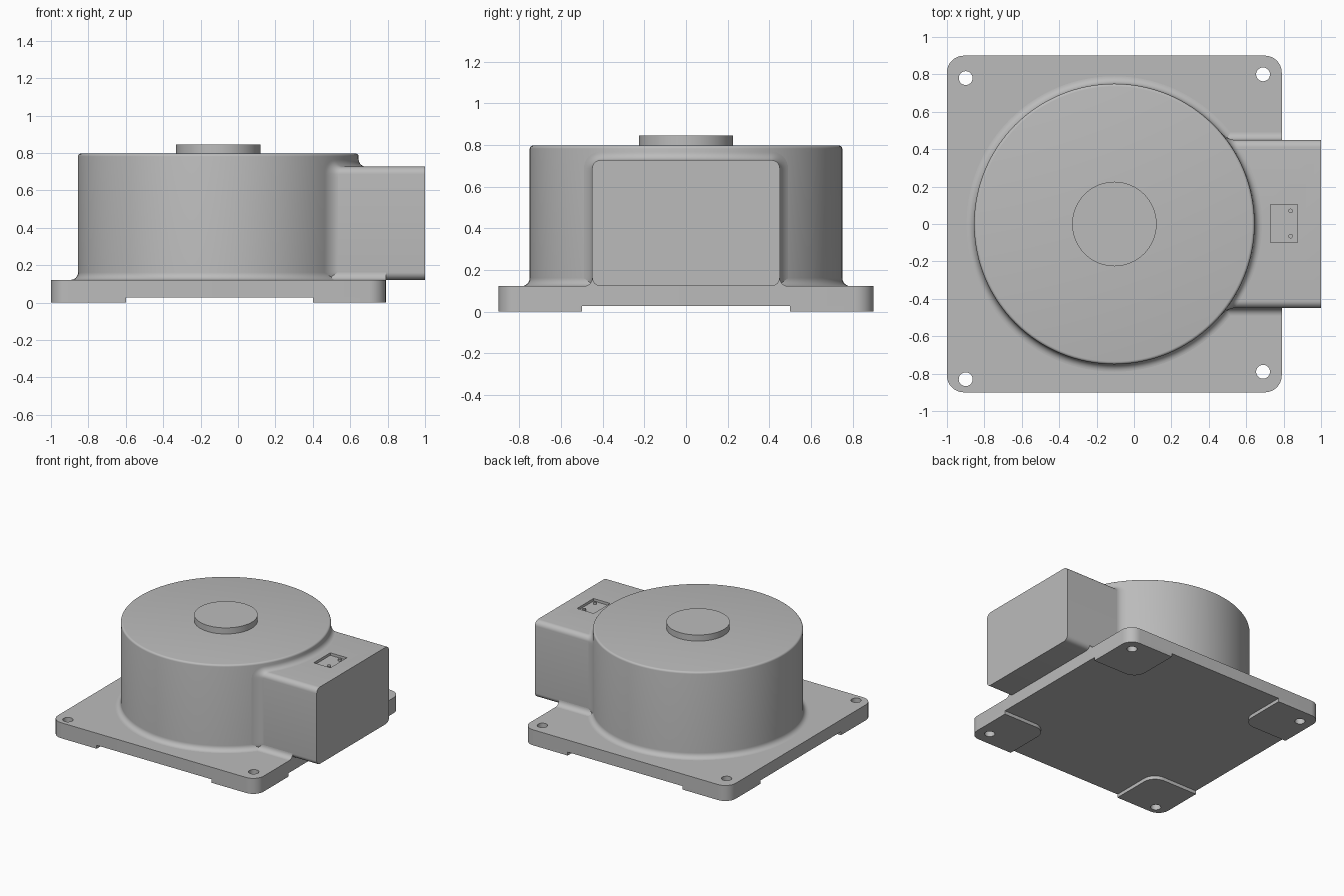
import bpy, bmesh
from math import cos, sin, pi, sqrt, radians

if "Cube" in bpy.data.objects:
    bpy.data.objects.remove(bpy.data.objects["Cube"], do_unlink=True)

grey = bpy.data.materials.new("plain grey")
grey.use_nodes = True
grey.diffuse_color = (0.5, 0.5, 0.5, 1)
grey.node_tree.nodes["Principled BSDF"].inputs["Base Color"].default_value = (0.5, 0.5, 0.5, 1)

CX, R = -0.105, 0.75                      # drum axis and radius
PLATE, DRUM, BOX, HUB = 0.122, 0.797, 0.727, 0.845   # top heights
HALF, FILLET, EDGE = 0.45, 0.04, 0.79     # box half width, blend radius, plate edge


def make(name, bm):
    bmesh.ops.recalc_face_normals(bm, faces=bm.faces)
    mesh = bpy.data.meshes.new(name)
    bm.to_mesh(mesh)
    bm.free()
    mesh.materials.append(grey)
    obj = bpy.data.objects.new(name, mesh)
    bpy.context.collection.objects.link(obj)
    return obj


def quarter(start, r, n=8):
    return [(r * cos(start + k * pi / 2 / n), r * sin(start + k * pi / 2 / n)) for k in range(n + 1)]


def rounded_rect(x0, y0, x1, y1, radii):
    """Corners in order: ++, -+, --, +-"""
    pts = []
    for i, r in enumerate(radii):
        sx, sy = (1, -1, -1, 1)[i], (1, 1, -1, -1)[i]
        px, py = (x1 if sx > 0 else x0) - sx * r, (y1 if sy > 0 else y0) - sy * r
        arc = quarter(i * pi / 2, r) if r else [(0, 0)]
        pts += [(px + u, py + v) for u, v in arc]
    return pts


def circle(x, y, r, n):
    return [(x + r * cos(2 * pi * k / n), y + r * sin(2 * pi * k / n)) for k in range(n)]


def prism(name, pts, lo, hi, along_x=False):
    bm = bmesh.new()
    place = (lambda u, v, w: (w, u, v)) if along_x else (lambda u, v, w: (u, v, w))
    a, b = [[bm.verts.new(place(u, v, w)) for u, v in pts] for w in (lo, hi)]
    bm.faces.new(a)
    bm.faces.new(b)
    for k in range(len(pts)):
        j = (k + 1) % len(pts)
        bm.faces.new((a[k], a[j], b[j], b[k]))
    return make(name, bm)


def cut(obj, cutter):
    mod = obj.modifiers.new("cut", 'BOOLEAN')
    mod.operation, mod.solver, mod.object = 'DIFFERENCE', 'EXACT', cutter
    bpy.context.view_layer.objects.active = obj
    bpy.ops.object.modifier_apply(modifier=mod.name)


def densify(pts, n=32):
    out = []
    for k, (u, v) in enumerate(pts):
        s, t = pts[(k + 1) % len(pts)]
        steps = n if abs(s - u) + abs(t - v) > 0.1 else 1
        out += [(u + (s - u) * i / steps, v + (t - v) * i / steps) for i in range(steps)]
    return out


# Base plate standing on four corner feet, with a bolt hole in each corner
STEP = 0.027
plate = prism("base_plate", rounded_rect(-1, -0.9, EDGE, 0.9, [0.09] * 4), STEP, PLATE)
corners = [("back_left", 0.4, 0.5, EDGE, 0.9, 0.69, 0.8),
           ("back_right", -1, 0.5, -0.6, 0.9, -0.9, 0.78),
           ("front_right", -1, -0.9, -0.6, -0.5, -0.9, -0.83),
           ("front_left", 0.4, -0.9, EDGE, -0.5, 0.69, -0.79)]
for i, (side, x0, y0, x1, y1, hx, hy) in enumerate(corners):
    radii = [0] * 4
    radii[i], radii[(i + 2) % 4] = 0.09, 0.1
    foot = prism("foot_" + side, rounded_rect(x0, y0, x1, y1, radii), 0, STEP)
    drill = prism("drill", circle(hx, hy, 0.037, 32), -0.1, 0.3)
    cut(plate, drill)
    cut(foot, drill)
    bpy.data.objects.remove(drill, do_unlink=True)

# Round drum: turned profile with a flared foot and a softened rim
TURNS, RIM = 128, 0.015
profile = [(R + FILLET + u, PLATE + FILLET + v) for u, v in reversed(quarter(pi, FILLET))]
profile += [(R - RIM + u, DRUM - RIM + v) for u, v in quarter(0, RIM, 4)]
bm = bmesh.new()
rings = [[bm.verts.new((x, y, z)) for x, y in circle(CX, 0, r, TURNS)] for r, z in profile]
for a, b in zip(rings, rings[1:]):
    for k in range(TURNS):
        j = (k + 1) % TURNS
        bm.faces.new((a[k], a[j], b[j], b[k]))
bm.faces.new(rings[0])
bm.faces.new(rings[-1])
make("drum", bm)

# Raised hub on the drum
prism("hub", circle(CX, 0, 0.226, 64), DRUM - 0.01, HUB)

# Connector box on the left side with a shallow socket
box = prism("connector_box", rounded_rect(-HALF, PLATE, HALF, BOX, [FILLET] * 4), 0.2, 1, True)
pocket = prism("pocket", rounded_rect(0.73, -0.1, 0.875, 0.105, [0] * 4), BOX - 0.02, 1)
cut(box, pocket)
bpy.data.objects.remove(pocket, do_unlink=True)
for label, y in (("back", 0.07), ("front", -0.065)):
    prism("socket_pin_" + label, circle(0.837, y, 0.012, 16), BOX - 0.025, BOX - 0.004)

# Flared collar blending the box into the drum
bm = bmesh.new()
rings = []
for k in range(9):
    a = k * pi / 16
    d, h = FILLET * (1 - cos(a)), FILLET * (1 - sin(a))
    outline = densify(rounded_rect(-HALF - d, PLATE - d, HALF + d, BOX + d, [FILLET + d] * 4))
    rings.append([bm.verts.new((CX + sqrt(R * R - y * y) + h, y, z)) for y, z in outline])
for a, b in zip(rings, rings[1:]):
    for k in range(len(a)):
        j = (k + 1) % len(a)
        bm.faces.new((a[k], b[k], b[j], a[j]))
collar = make("box_collar", bm)
# open surface: make sure it faces outward at the top
top = max(collar.data.polygons, key=lambda p: p.center.z)
if top.normal.x + top.normal.z < 0:
    collar.data.flip_normals()

# Concave fillets where the box sides meet the plate
for label, s in (("back", 1), ("front", -1)):
    arc = [(HALF + FILLET + u, PLATE + FILLET + v) for u, v in quarter(pi, FILLET)]
    arc += [(HALF - FILLET, PLATE), (HALF - FILLET, PLATE + FILLET)]
    prism("box_fillet_" + label, [(s * y, z) for y, z in arc], 0.4, EDGE, True)

# Smooth the curves, keep the edges crisp
bpy.ops.object.select_all(action='DESELECT')
for obj in bpy.context.collection.objects:
    if obj.type == 'MESH':
        obj.select_set(True)
        bpy.context.view_layer.objects.active = obj
bpy.ops.object.shade_smooth_by_angle(angle=radians(35))
